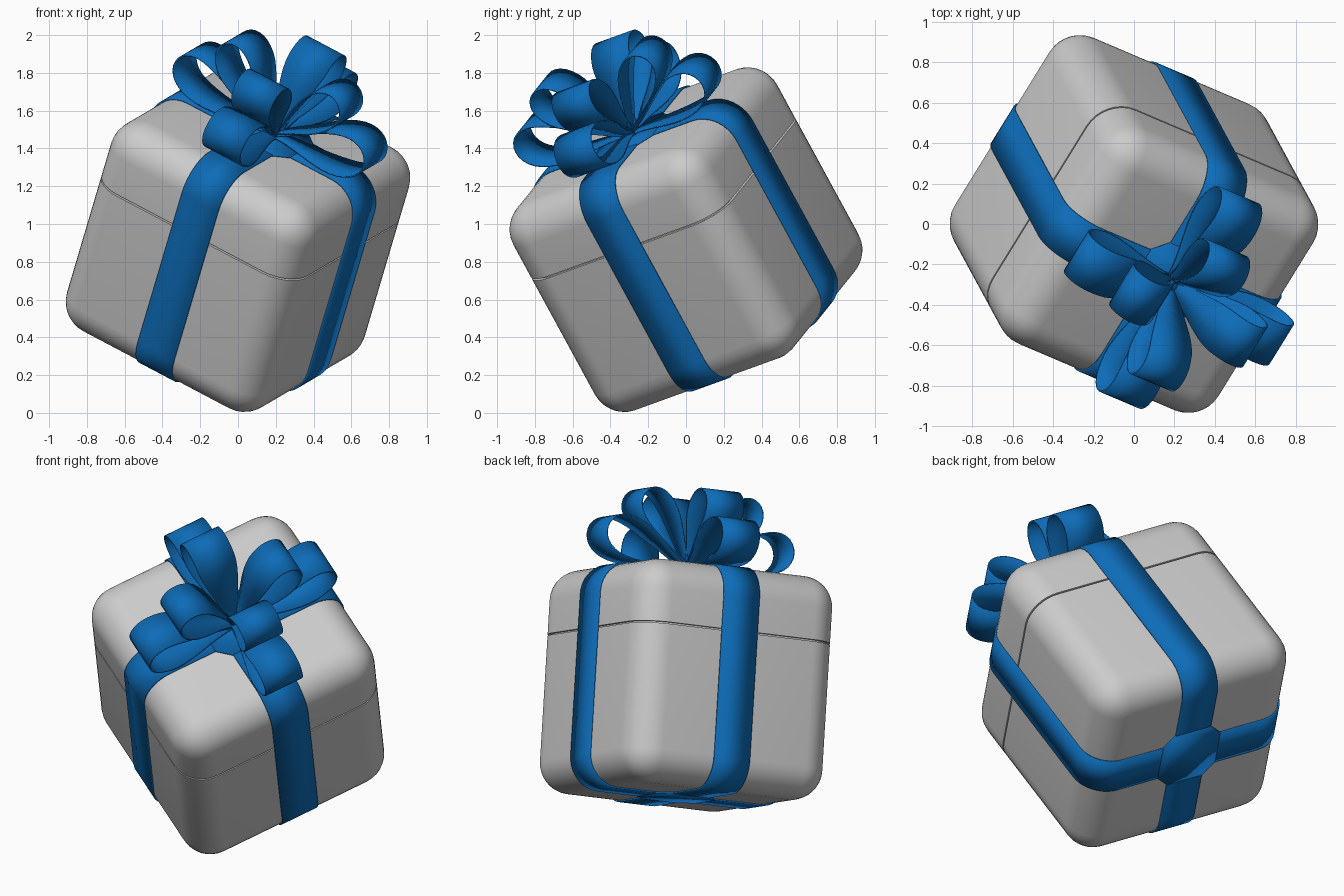
import bpy, bmesh, math
from mathutils import Vector, Matrix

if "Cube" in bpy.data.objects:
    bpy.data.objects.remove(bpy.data.objects["Cube"], do_unlink=True)

HALF, ROUND = 0.643, 0.18       # box half size and edge rounding
SEAM, GAP = 0.26, 0.005         # lid seam height and half gap
BAND = 0.23                     # ribbon width

# Tilted frame of the whole gift
u = Vector((0.833, -0.355, -0.44)).normalized()
w = u.cross(Vector((0.5, 0.813, 0.295))).normalized()
v = w.cross(u)
FRAME = Matrix.Translation((0, 0, 0.917)) @ Matrix((u, v, w)).transposed().to_4x4()


def make_material(name, color):
    mat = bpy.data.materials.new(name)
    mat.use_nodes = True
    mat.diffuse_color = color
    mat.node_tree.nodes["Principled BSDF"].inputs["Base Color"].default_value = color
    return mat


grey = make_material("box grey", (0.6, 0.6, 0.6, 1))
blue = make_material("ribbon blue", (0.004, 0.15, 0.48, 1))


def finish(name, bm, mat, local=Matrix.Identity(4), thickness=0):
    bmesh.ops.recalc_face_normals(bm, faces=bm.faces)
    mesh = bpy.data.meshes.new(name)
    bm.to_mesh(mesh)
    bm.free()
    mesh.materials.append(mat)
    mesh.shade_smooth()
    mesh.set_sharp_from_angle(angle=math.radians(35))
    obj = bpy.data.objects.new(name, mesh)
    bpy.context.collection.objects.link(obj)
    obj.matrix_world = FRAME @ local
    if thickness:
        mod = obj.modifiers.new("thickness", "SOLIDIFY")
        mod.thickness = thickness
        mod.offset = 0
    return obj


def rounded_box(half, radius):
    bm = bmesh.new()
    bmesh.ops.create_cube(bm, size=2 * half)
    bmesh.ops.bevel(bm, geom=bm.edges[:], offset=radius, segments=8,
                    profile=0.5, affect="EDGES")
    return bm


def cut_box(name, height, keep_above):
    bm = rounded_box(HALF, ROUND)
    bmesh.ops.bisect_plane(bm, geom=bm.verts[:] + bm.edges[:] + bm.faces[:],
                           plane_co=(0, 0, height), plane_no=(0, 0, 1),
                           clear_inner=keep_above, clear_outer=not keep_above)
    bmesh.ops.holes_fill(bm, edges=[e for e in bm.edges if e.is_boundary], sides=0)
    finish(name, bm, grey)


def strip(rows, closed=False):
    """Sheet through a list of (left, right) point pairs."""
    bm = bmesh.new()
    pairs = [(bm.verts.new(a), bm.verts.new(b)) for a, b in rows]
    following = pairs[1:] + (pairs[:1] if closed else [])
    for (a, b), (c, d) in zip(pairs, following):
        bm.faces.new((a, b, d, c))
    return bm


# Box, lid and the core behind the seam
cut_box("box_body", SEAM - GAP, False)
cut_box("box_lid", SEAM + GAP, True)
finish("box_core", rounded_box(HALF - 0.02, ROUND - 0.015), grey)


# Ribbon bands wrapped around the box
def wrapped_band(name, angle, shift):
    rows = []
    flat, radius = HALF - ROUND, ROUND + 0.004
    for corner in range(4):
        sx = 1 if corner in (0, 3) else -1
        sz = 1 if corner < 2 else -1
        for step in range(11):
            a = math.radians(corner * 90 + step * 9)
            x, z = sx * flat + radius * math.cos(a), sz * flat + radius * math.sin(a)
            rows.append(((x, shift - BAND / 2, z), (x, shift + BAND / 2, z)))
    finish(name, strip(rows, True), blue, Matrix.Rotation(angle, 4, "Z"), 0.01)


wrapped_band("ribbon_band_side", 0, 0.02)
wrapped_band("ribbon_band_front", math.pi / 2, -0.01)

# Chamfered patches where the bands cross
for name, side in (("top", 1), ("bottom", -1)):
    bm = bmesh.new()
    near, far = BAND / 2, BAND / 2 + 0.075
    ring = []
    for quarter in range(4):
        turn = Matrix.Rotation(quarter * math.pi / 2, 3, "Z")
        for p in ((far, near, 0), (near, far, 0)):
            ring.append(bm.verts.new(turn @ Vector(p)))
    bm.faces.new(ring)
    place = Matrix.Translation((0.01, 0.02, side * (HALF + 0.004)))
    finish("ribbon_crossing_" + name, bm, blue, place, 0.011)


# Bow: a low and a high loop in each of four directions
def bow_loop(name, heading, elevation, length, bulge):
    rows = []
    for i in range(41):
        t = 2 * math.pi * i / 40
        r = length * (1 - math.cos(t)) / 2
        n = bulge * math.sin(t) * math.sin(t / 2) ** 2
        k = min(1, r / (0.75 * length))
        half = 0.04 + 0.08 * k * k * (3 - 2 * k)
        rows.append(((r, -half, n), (r, half, n)))
    place = (Matrix.Translation((0.01, 0.02, HALF + 0.015))
             @ Matrix.Rotation(heading, 4, "Z")
             @ Matrix.Rotation(-elevation, 4, "Y"))
    finish(name, strip(rows), blue, place, 0.008)


for i, side in enumerate(("right", "back", "left", "front")):
    heading = i * math.pi / 2
    bow_loop("bow_low_loop_" + side, heading, math.radians(17), 0.63, 0.18)
    bow_loop("bow_high_loop_" + side, heading, math.radians(49), 0.55, 0.16)

# Small knot in the middle of the bow
bm = bmesh.new()
bmesh.ops.create_uvsphere(bm, u_segments=16, v_segments=8, radius=0.045)
finish("bow_knot", bm, blue, Matrix.Translation((0.01, 0.02, HALF + 0.015)))
